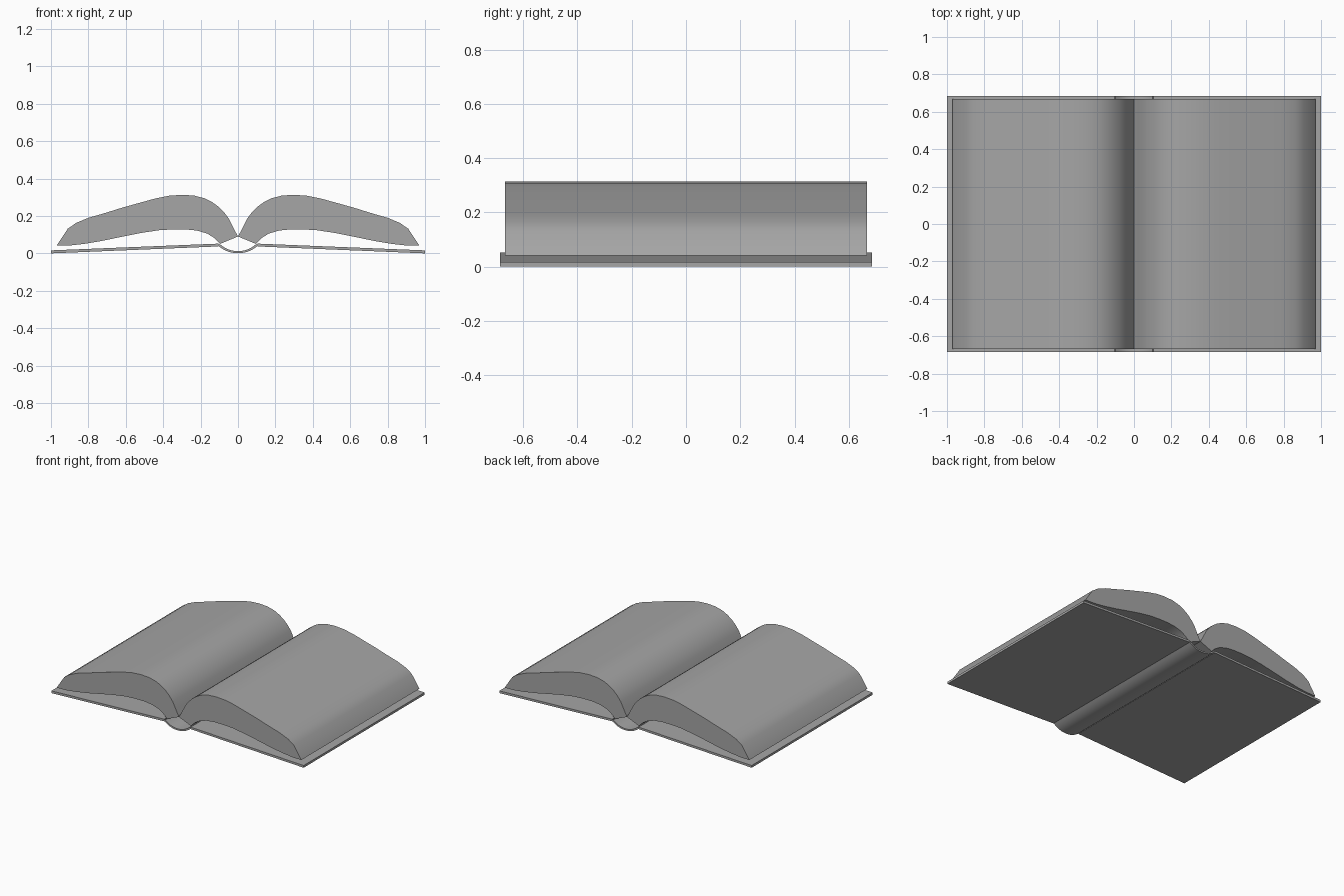
import bpy, bmesh, math

cube = bpy.data.objects.get("Cube")
if cube:
    bpy.data.objects.remove(cube, do_unlink=True)

grey = bpy.data.materials.new("plain grey")
grey.use_nodes = True
COLOUR = (0.38, 0.38, 0.38, 1)
grey.diffuse_color = COLOUR
grey.node_tree.nodes["Principled BSDF"].inputs["Base Color"].default_value = COLOUR


def extrude_profile(name, profile, half_depth, side=1):
    """Sweep an x/z outline along y; side = -1 mirrors it in x."""
    bm = bmesh.new()
    verts = [bm.verts.new((side * x, -half_depth, z)) for x, z in profile]
    face = bm.faces.new(verts)
    ext = bmesh.ops.extrude_face_region(bm, geom=[face])["geom"]
    moved = [g for g in ext if isinstance(g, bmesh.types.BMVert)]
    bmesh.ops.translate(bm, vec=(0, 2 * half_depth, 0), verts=moved)
    bmesh.ops.recalc_face_normals(bm, faces=bm.faces)
    mesh = bpy.data.meshes.new(name)
    bm.to_mesh(mesh)
    bm.free()
    mesh.materials.append(grey)
    obj = bpy.data.objects.new(name, mesh)
    bpy.context.collection.objects.link(obj)
    bpy.ops.object.select_all(action="DESELECT")
    obj.select_set(True)
    bpy.context.view_layer.objects.active = obj
    bpy.ops.object.shade_smooth_by_angle(angle=math.radians(26))
    return obj


# Page block: arched top from gutter to fore edge, then hollow underside back
pages = [
    (0, 0.09), (0.025, 0.137), (0.05, 0.187), (0.075, 0.22), (0.105, 0.25),
    (0.14, 0.275), (0.18, 0.295), (0.235, 0.309), (0.30, 0.313),
    (0.37, 0.308), (0.44, 0.294), (0.52, 0.272), (0.62, 0.244),
    (0.72, 0.213), (0.80, 0.19), (0.865, 0.163), (0.91, 0.132), (0.97, 0.041),
    (0.90, 0.042), (0.82, 0.051), (0.72, 0.068), (0.62, 0.089), (0.52, 0.109),
    (0.42, 0.124), (0.35, 0.128), (0.28, 0.128), (0.22, 0.122),
    (0.165, 0.106), (0.125, 0.081), (0.095, 0.051),
]

# Hard cover: thin sloping board
cover = [(0.105, 0.052), (1.0, 0.016), (1.0, 0.0), (0.105, 0.037)]

for label, side in (("left", 1), ("right", -1)):
    extrude_profile(label + "_pages", pages, 0.668, side)
    extrude_profile(label + "_cover", cover, 0.685, side)

# Spine: thin curved strip joining the covers
N = 12
outer, inner = [], []
for i in range(N + 1):
    t = -1 + 2 * i / N
    rise = abs(t) ** 2.2
    outer.append((0.108 * t, 0.001 + 0.041 * rise))
    inner.append((0.098 * t, 0.012 + 0.038 * rise))
extrude_profile("spine", outer + inner[::-1], 0.685)
